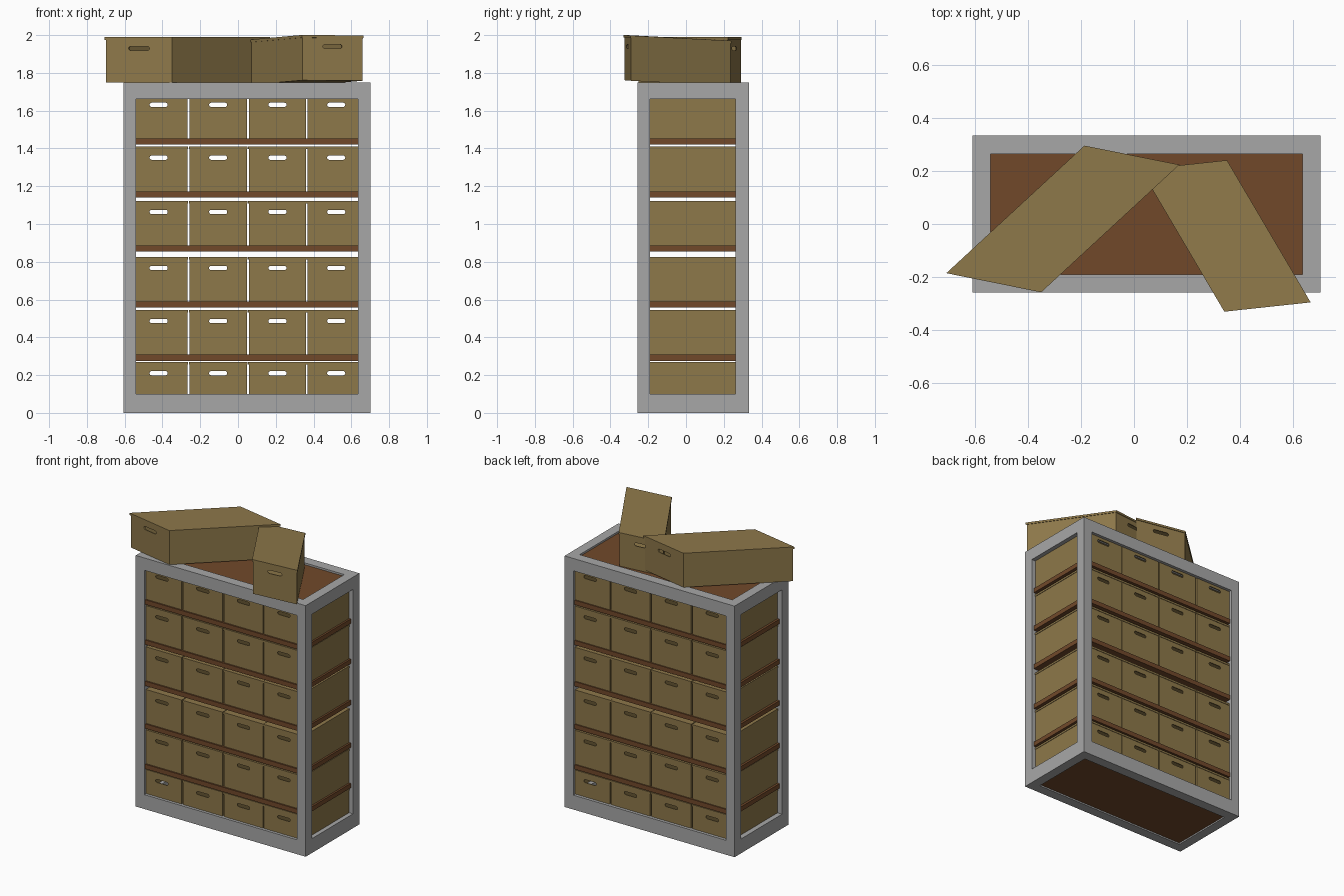
import bpy, bmesh, math
from mathutils import Matrix, Vector

if "Cube" in bpy.data.objects:
    bpy.data.objects.remove(bpy.data.objects["Cube"])


def material(name, rgb):
    m = bpy.data.materials.new(name)
    m.diffuse_color = (*rgb, 1)
    m.use_nodes = True
    m.node_tree.nodes["Principled BSDF"].inputs["Base Color"].default_value = m.diffuse_color
    return m


CARD = material("cardboard", (0.27, 0.188, 0.068))
WOOD = material("shelf_brown", (0.165, 0.066, 0.023))
METAL = material("frame_grey", (0.39, 0.39, 0.39))


def link(name, mesh, mat=None):
    ob = bpy.data.objects.new(name, mesh)
    bpy.context.collection.objects.link(ob)
    if mat and not mesh.materials:
        mesh.materials.append(mat)
    return ob


def block(name, lo, hi, mat=None):
    lo, hi = Vector(lo), Vector(hi)
    bm = bmesh.new()
    bmesh.ops.create_cube(bm, size=1)
    for v in bm.verts:
        v.co = Vector(((v.co[i] + 0.5) * (hi[i] - lo[i]) + lo[i]) for i in range(3))
    me = bpy.data.meshes.new(name)
    bm.to_mesh(me)
    bm.free()
    return link(name, me, mat)


def slot(name, width, height, z, length):
    """Prism along y with rounded corners, used to cut the hand holes."""
    r = height * 0.45
    bm = bmesh.new()
    pts = []
    for cx, cz, a0 in ((1, 1, 0), (-1, 1, 90), (-1, -1, 180), (1, -1, 270)):
        for k in range(4):
            a = math.radians(a0 + 30 * k)
            pts.append((cx * (width / 2 - r) + r * math.cos(a), -length / 2,
                        z + cz * (height / 2 - r) + r * math.sin(a)))
    face = bm.faces.new([bm.verts.new(p) for p in pts])
    ext = bmesh.ops.extrude_face_region(bm, geom=[face])
    bmesh.ops.translate(bm, vec=(0, length, 0),
                        verts=[g for g in ext["geom"] if isinstance(g, bmesh.types.BMVert)])
    bmesh.ops.recalc_face_normals(bm, faces=bm.faces)
    me = bpy.data.meshes.new(name)
    bm.to_mesh(me)
    bm.free()
    return link(name, me)


def carve(ob, cutters):
    for c in cutters:
        mod = ob.modifiers.new("cut", 'BOOLEAN')
        mod.operation, mod.solver, mod.object = 'DIFFERENCE', 'EXACT', c
    dg = bpy.context.evaluated_depsgraph_get()
    me = bpy.data.meshes.new_from_object(ob.evaluated_get(dg))
    mat = ob.data.materials[0]
    me.materials.clear()
    me.materials.append(mat)
    for p in me.polygons:
        p.material_index = 0
    ob.modifiers.clear()
    ob.data = me
    for c in cutters:
        bpy.data.objects.remove(c)
    return ob


# Grey frame: block with an opening through each axis
X0, X1, Y0, Y1, Z1 = -0.607, 0.702, -0.258, 0.333, 1.748
OX, OY, OZ = (-0.541, 0.635), (-0.190, 0.263), (0.10, 1.662)
frame = block("frame", (X0, Y0, 0), (X1, Y1, Z1), METAL)
carve(frame, [
    block("cut_x", (-2, OY[0], OZ[0]), (2, OY[1], OZ[1])),
    block("cut_y", (OX[0], -2, OZ[0]), (OX[1], 2, OZ[1])),
    block("cut_z", (OX[0], OY[0], -1), (OX[1], OY[1], 3)),
])

# Shelves, including the bottom and top panels
TOPS = [0.032, 0.308, 0.589, 0.886, 1.173, 1.453, 1.735]
for i, z in enumerate(TOPS):
    t = 0.022 if i == 0 else 0.032
    block(f"shelf_{i}", (-0.588, -0.248, z - t), (0.685, 0.320, z), WOOD)

# Prototype box: hollow body with hand holes at both ends, plus a lid
W, D, H, T, LIP = 0.304, 0.55, 0.237, 0.006, 0.003
body = block("box_body", (-W / 2, -D / 2, 0), (W / 2, D / 2, H - 0.004), CARD)
carve(body, [
    block("cut_inside", (-W / 2 + T, -D / 2 + T, T), (W / 2 - T, D / 2 - T, H + 0.1)),
    slot("cut_handle", 0.096, 0.022, 0.178, 1.0),
])


def box_mesh(lip):
    lid = block("lid", (-W / 2 - lip, -D / 2 - lip, H - 0.014), (W / 2 + lip, D / 2 + lip, H))
    bm = bmesh.new()
    bm.from_mesh(body.data)
    bm.from_mesh(lid.data)
    bpy.data.objects.remove(lid)
    me = bpy.data.meshes.new("box")
    bm.to_mesh(me)
    bm.free()
    me.materials.append(CARD)
    return me


# Shelf boxes: six rows of four
shared = box_mesh(LIP)
for r, z in enumerate(TOPS[:6]):
    for c, x in enumerate((-0.420, -0.105, 0.209, 0.520)):
        link(f"box_{r}_{c}", shared).location = (x, 0.037, z)


# Loose boxes on top: skewed by the given width and depth vectors
def loose_box(name, u, v, base):
    lip = 0.004
    me = box_mesh(lip)
    u, v = Vector(u) / (W + 2 * lip), Vector(v) / (D + 2 * lip)
    w = Vector((0, 0, 1.01))
    m = Matrix((u, v, w)).transposed().to_4x4()
    me.transform(Matrix.Translation(base) @ m)
    link(name, me)


loose_box("loose_box_left", (0.357, -0.072, 0), (0.52, 0.48, 0), (-0.268, 0.019, 1.75))
loose_box("loose_box_right", (0.325, 0.035, -0.003), (-0.315, 0.535, -0.028), (0.345, -0.045, 1.746))

bpy.data.objects.remove(body)
